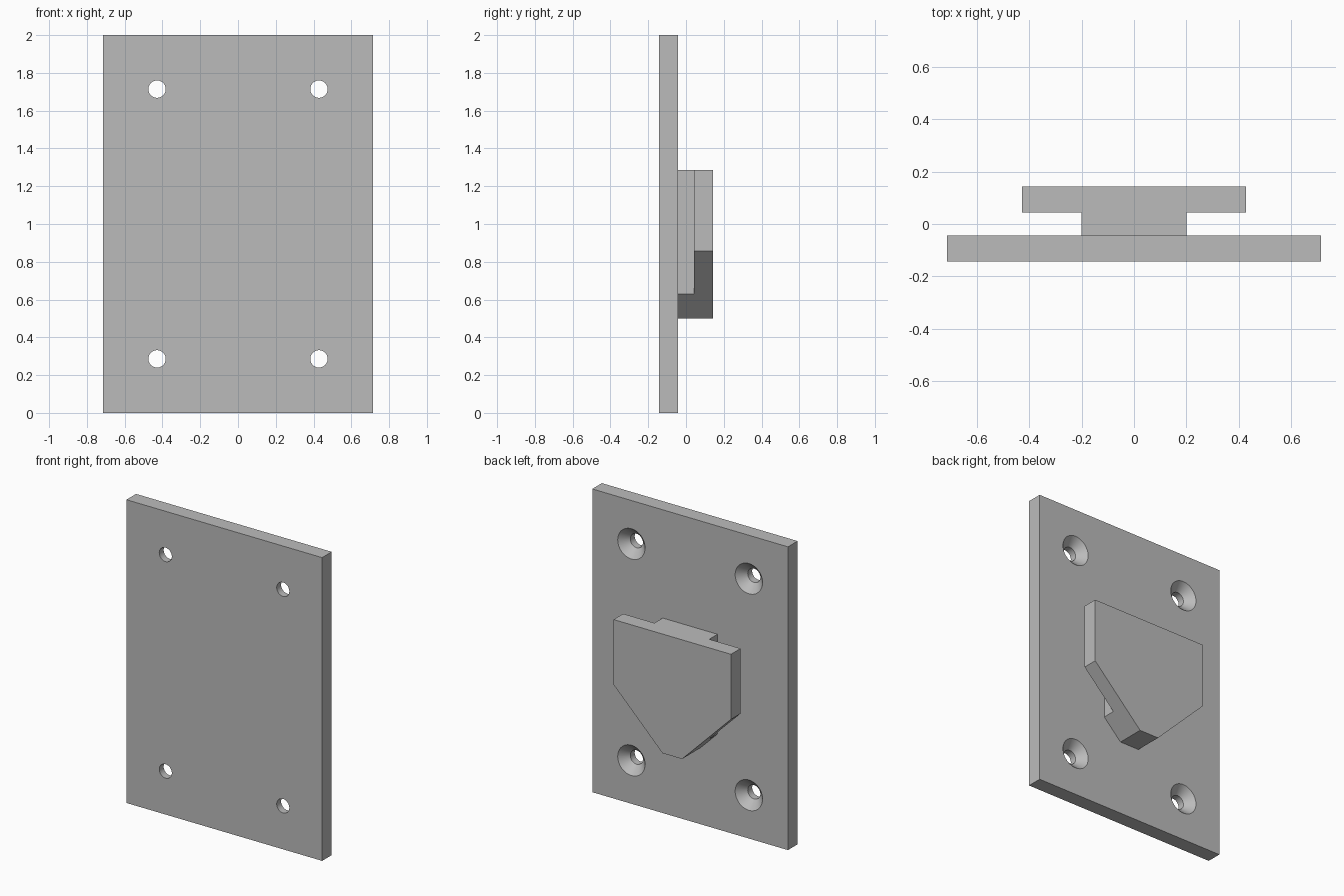
import bpy, bmesh, math
from mathutils import Matrix, Vector

cube = bpy.data.objects.get("Cube")
if cube:
    bpy.data.objects.remove(cube)

# Single grey material
GREY = (0.5, 0.5, 0.5, 1)
grey = bpy.data.materials.new("plain_grey")
grey.use_nodes = True
grey.diffuse_color = GREY
grey.node_tree.nodes["Principled BSDF"].inputs["Base Color"].default_value = GREY

PLATE_FRONT, PLATE_BACK = -0.143, -0.043
FACE_FRONT, FACE_BACK = 0.043, 0.143
TOP, SHOULDER, TIP = 1.286, 0.857, 0.5
FACE_HALF, TIP_HALF, NECK_HALF = 0.4285, 0.0715, 0.2


def add_object(name, bm):
    bmesh.ops.recalc_face_normals(bm, faces=bm.faces)
    mesh = bpy.data.meshes.new(name)
    bm.to_mesh(mesh)
    bm.free()
    mesh.materials.append(grey)
    obj = bpy.data.objects.new(name, mesh)
    bpy.context.collection.objects.link(obj)
    return obj


def extruded(name, half_profile, y0, y1):
    """Mirror a half outline of (x, z) points and extrude it along y."""
    outline = half_profile + [(-x, z) for x, z in reversed(half_profile)]
    bm = bmesh.new()
    face = bm.faces.new([bm.verts.new((x, y0, z)) for x, z in outline])
    solid = bmesh.ops.extrude_face_region(bm, geom=[face])
    moved = [v for v in solid["geom"] if isinstance(v, bmesh.types.BMVert)]
    bmesh.ops.translate(bm, verts=moved, vec=(0, y1 - y0, 0))
    return add_object(name, bm)


def lathe_y(name, profile, x, z, steps=48):
    """Spin (radius, y) points around a y axis through (x, z)."""
    bm = bmesh.new()
    rings = [[bm.verts.new((x + r * math.cos(i * math.tau / steps), y,
                            z + r * math.sin(i * math.tau / steps)))
              for i in range(steps)] for r, y in profile]
    for a, b in zip(rings, rings[1:]):
        for i in range(steps):
            j = (i + 1) % steps
            bm.faces.new((a[i], a[j], b[j], b[i]))
    bm.faces.new(rings[0])
    bm.faces.new(rings[-1])
    return add_object(name, bm)


def combine(target, helper, operation):
    helper.hide_render = True
    mod = target.modifiers.new(operation.lower(), "BOOLEAN")
    mod.operation, mod.object, mod.solver = operation, helper, "EXACT"
    bpy.ops.object.select_all(action="DESELECT")
    bpy.context.view_layer.objects.active = target
    target.select_set(True)
    bpy.ops.object.modifier_apply(modifier=mod.name)
    bpy.data.objects.remove(helper)


# Mounting plate with four countersunk screw holes
plate = extruded("mounting_plate", [(0.714, 0), (0.714, 2)], PLATE_FRONT, PLATE_BACK)
HOLE, SINK, LIP = 0.046, 0.1, 0.01
for x in (-0.4285, 0.4285):
    for z in (0.286, 1.714):
        profile = [(HOLE, PLATE_FRONT - LIP), (HOLE, PLATE_BACK - (SINK - HOLE)),
                   (SINK, PLATE_BACK), (SINK, PLATE_BACK + LIP)]
        combine(plate, lathe_y("screw_cutter", profile, x, z), "DIFFERENCE")

# Tapered hook tongue standing off the plate on a narrower neck
tongue = extruded("hook_tongue", [(TIP_HALF, TIP), (FACE_HALF, SHOULDER), (FACE_HALF, TOP)],
                  FACE_FRONT, FACE_BACK)
neck_low = TIP + NECK_HALF - TIP_HALF
neck = extruded("hook_neck", [(TIP_HALF, TIP), (NECK_HALF, neck_low), (NECK_HALF, TOP)],
                PLATE_BACK, FACE_FRONT)
combine(tongue, neck, "UNION")

# Smooth the round holes, keep the machined edges crisp
for obj in (plate, tongue):
    bpy.ops.object.select_all(action="DESELECT")
    bpy.context.view_layer.objects.active = obj
    obj.select_set(True)
    bpy.ops.object.shade_smooth_by_angle(angle=math.radians(25))
